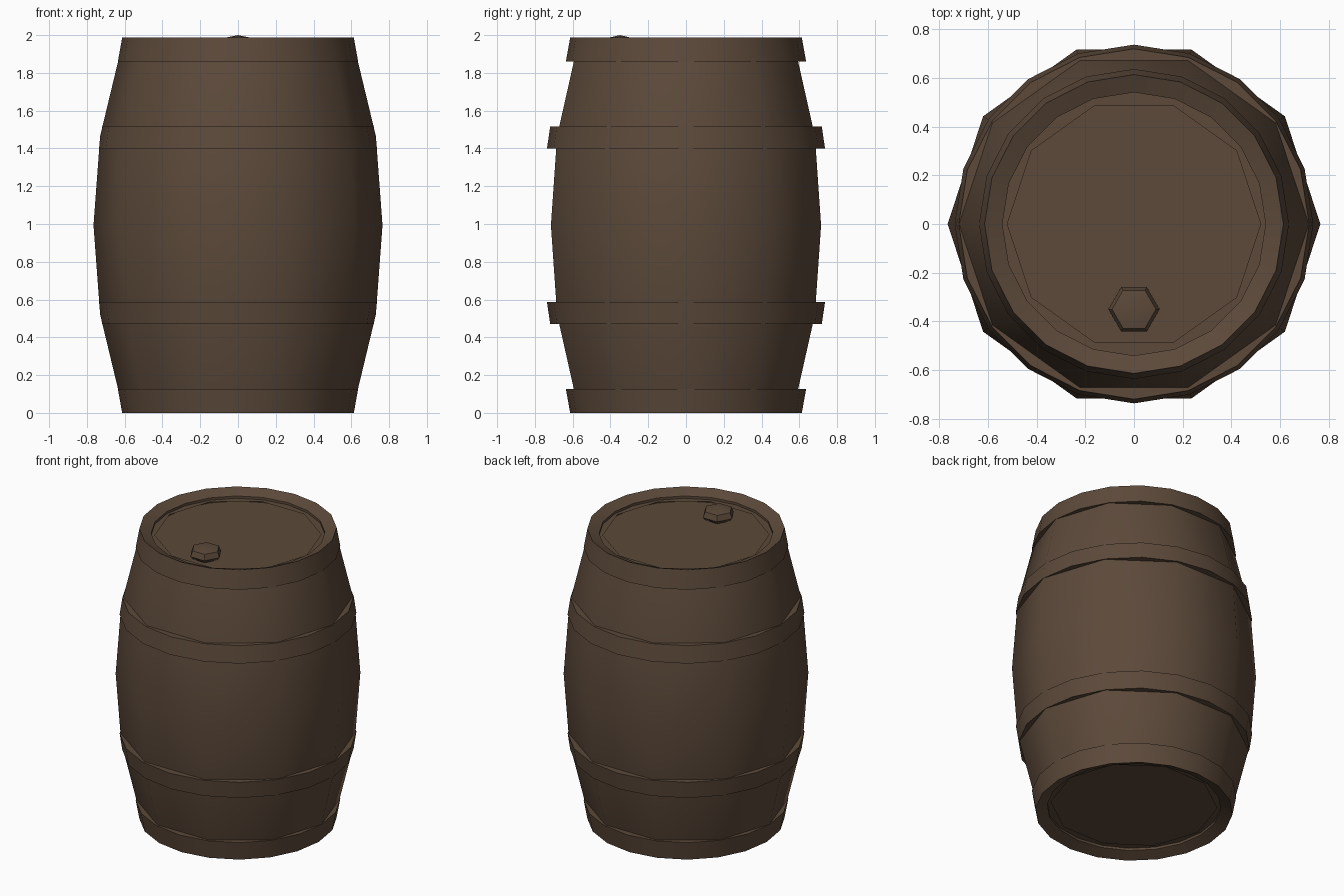
import bpy, bmesh, math

if "Cube" in bpy.data.objects:
    bpy.data.objects.remove(bpy.data.objects["Cube"])

wood = bpy.data.materials.new("dark_brown_wood")
wood.diffuse_color = (0.107, 0.067, 0.042, 1)
wood.use_nodes = True
wood.node_tree.nodes["Principled BSDF"].inputs["Base Color"].default_value = wood.diffuse_color
MID = 0.993  # mirror height of the barrel


def lathe(name, profile, sides, centre=(0, 0), yscale=1.0, closed=False, angle=40):
    """Spin (radius, z) points round a vertical axis; radius 0 makes a tip."""
    bm = bmesh.new()
    rings = []
    for r, z in profile:
        if r == 0:
            rings.append([bm.verts.new((centre[0], centre[1], z))] * sides)
            continue
        rings.append([bm.verts.new((centre[0] + r * math.cos(2 * math.pi * i / sides),
                                    centre[1] + r * yscale * math.sin(2 * math.pi * i / sides), z))
                      for i in range(sides)])
    pairs = list(zip(rings, rings[1:]))
    if closed:
        pairs.append((rings[-1], rings[0]))
    for a, b in pairs:
        for i in range(sides):
            j = (i + 1) % sides
            quad = list(dict.fromkeys([a[i], a[j], b[j], b[i]]))
            bm.faces.new(quad)
    bmesh.ops.recalc_face_normals(bm, faces=bm.faces)
    me = bpy.data.meshes.new(name)
    bm.to_mesh(me)
    bm.free()
    ob = bpy.data.objects.new(name, me)
    bpy.context.collection.objects.link(ob)
    me.materials.append(wood)
    bpy.ops.object.select_all(action='DESELECT')
    ob.select_set(True)
    bpy.context.view_layer.objects.active = ob
    bpy.ops.object.shade_smooth_by_angle(angle=math.radians(angle))
    return ob


def flip(profile):
    return [(r, 2 * MID - z) for r, z in profile]


# Ten-sided bulging stave body, ends tucked under the rims
half = [(0.73, 1.465), (0.635, 1.86), (0.612, 1.94), (0.52, 1.94)]
lathe("stave_body", flip(half)[::-1] + [(0.765, MID)] + half, 10, yscale=0.983)

# Twenty-sided hoops, end rims and recessed lids, mirrored top to bottom
hoop = [(0.66, 1.40), (0.736, 1.40), (0.719, 1.515), (0.66, 1.515)]
rim = [(0.54, 1.86), (0.636, 1.86), (0.613, 1.987), (0.54, 1.956)]
lid = [(0, 1.88), (0.545, 1.88), (0.545, 1.921), (0, 1.921)]
for side, fn in (("upper", lambda p: p), ("lower", flip)):
    lathe(side + "_hoop", fn(hoop), 20, closed=True)
    lathe(side + "_rim", fn(rim), 20, closed=True)
    lathe(side + "_lid", fn(lid), 20)

# Six-sided domed bung near the front of the lid
lathe("bung", [(0, 1.91), (0.08, 1.918), (0.105, 1.945), (0.09, 1.982), (0, 2.0)],
      6, centre=(0, -0.35), angle=50)
